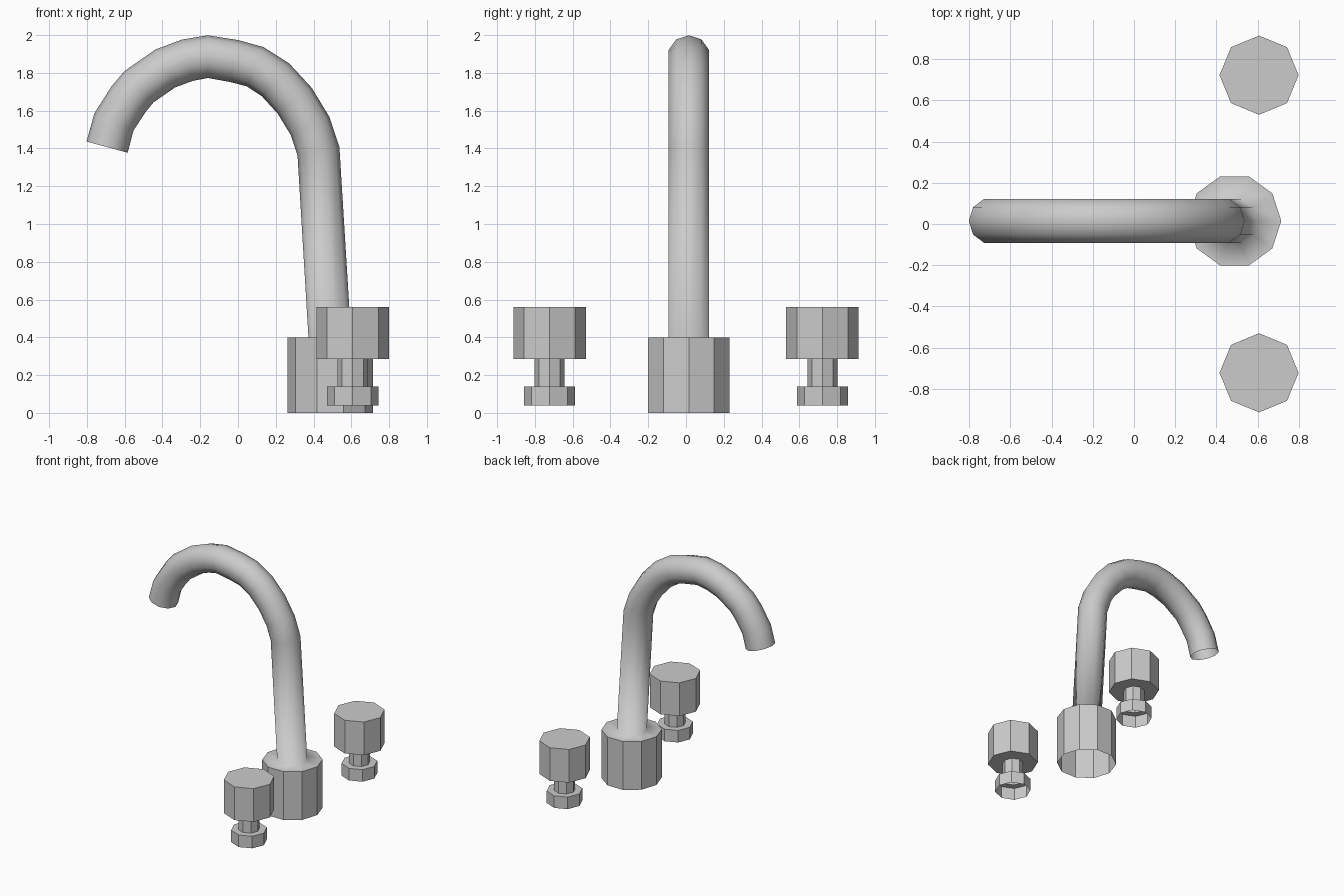
import bpy, bmesh, math
from mathutils import Vector

if "Cube" in bpy.data.objects:
    bpy.data.objects.remove(bpy.data.objects["Cube"])

Y = Vector((0, 1, 0))


def ring(center, tangent, radius, sides):
    """Polygon around center, perpendicular to a tangent in the XZ plane."""
    t = tangent.normalized()
    out = Vector((t.z, 0, -t.x))
    angles = [2 * math.pi * i / sides for i in range(sides)]
    return [center + radius * (math.cos(a) * out + math.sin(a) * Y) for a in angles]


def loft(name, rings, smooth_from=None, cap=False):
    """Skin consecutive rings; faces from band smooth_from onward are smooth."""
    bm = bmesh.new()
    loops = [[bm.verts.new(p) for p in r] for r in rings]
    n = len(loops[0])
    for k, (a, b) in enumerate(zip(loops, loops[1:])):
        for i in range(n):
            j = (i + 1) % n
            f = bm.faces.new((a[i], a[j], b[j], b[i]))
            f.smooth = smooth_from is not None and k >= smooth_from
    if cap:
        bm.faces.new(loops[-1])
    # Keep a hard edge wherever flat faces meet
    for e in bm.edges:
        if any(not f.smooth for f in e.link_faces):
            e.smooth = False
    mesh = bpy.data.meshes.new(name)
    bm.to_mesh(mesh)
    bm.free()
    obj = bpy.data.objects.new(name, mesh)
    bpy.context.collection.objects.link(obj)
    return obj


# Gooseneck spout growing out of a ten-sided base, open at both ends
UP = Vector((0, 0, 1))
YC = 0.015
path = [(0.486, 0.4), (0.426, 1.386), (0.381, 1.52), (0.30, 1.653),
        (0.198, 1.764), (0.09, 1.833), (-0.022, 1.863), (-0.16, 1.886),
        (-0.268, 1.867), (-0.384, 1.824), (-0.524, 1.727), (-0.58, 1.66),
        (-0.657, 1.54), (-0.693, 1.407)]
pts = [Vector((x, YC, z)) for x, z in path]
rings = [ring(Vector((0.488, YC, z)), UP, 0.227, 10) for z in (0, 0.4)]
for i, p in enumerate(pts):
    before = (p - pts[i - 1]).normalized() if i else UP
    after = (pts[i + 1] - p).normalized() if i < len(pts) - 1 else before
    tangent = UP if i == 0 else before + after
    rings.append(ring(p, tangent, 0.113, 10))
loft("spout_and_base", rings, smooth_from=1)

# Two eight-sided tap handles: foot, stem and knob
profile = [(0.136, 0.04), (0.136, 0.14), (0.08, 0.14),
           (0.08, 0.285), (0.192, 0.285), (0.192, 0.56)]
for name, y in (("front_handle", -0.7225), ("back_handle", 0.7225)):
    loft(name, [ring(Vector((0.607, y, z)), UP, r, 8) for r, z in profile], cap=True)
